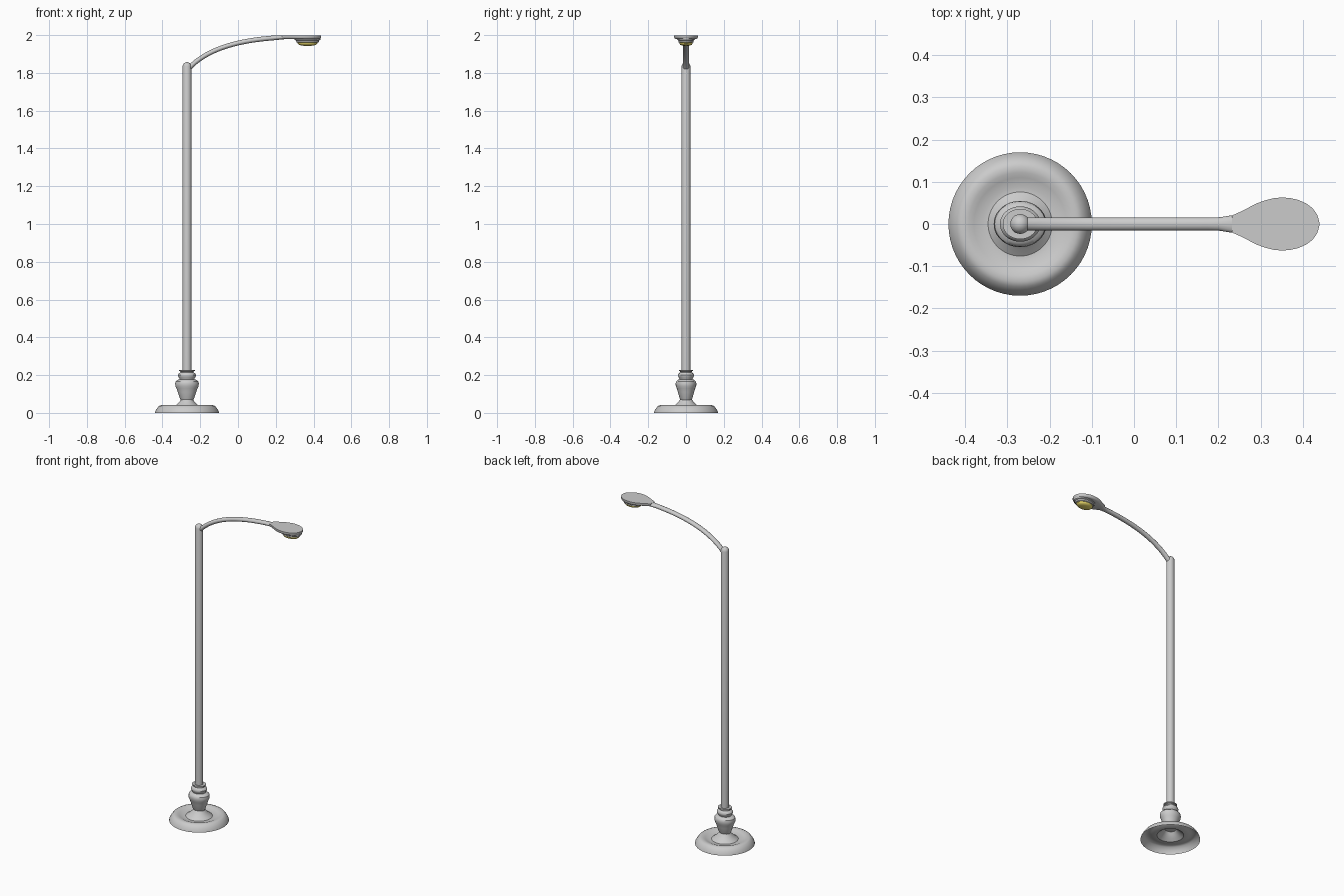
import bpy, bmesh, math
from mathutils import Vector
from mathutils.geometry import interpolate_bezier

if "Cube" in bpy.data.objects:
    bpy.data.objects.remove(bpy.data.objects["Cube"])

POLE_X = -0.27


def loft(name, rings, caps=(False, False), color=None, angle=35):
    """Bridge equal-length rings of points into a smooth-shaded skin."""
    bm = bmesh.new()
    loops = [[bm.verts.new(p) for p in ring] for ring in rings]
    n = len(loops[0])
    for a, b in zip(loops, loops[1:]):
        for i in range(n):
            j = (i + 1) % n
            bm.faces.new((a[i], a[j], b[j], b[i]))
    if caps[0]:
        bm.faces.new(loops[0][::-1])
    if caps[1]:
        bm.faces.new(loops[-1])
    bmesh.ops.recalc_face_normals(bm, faces=bm.faces)
    mesh = bpy.data.meshes.new(name)
    bm.to_mesh(mesh)
    bm.free()
    obj = bpy.data.objects.new(name, mesh)
    bpy.context.collection.objects.link(obj)
    bpy.ops.object.select_all(action='DESELECT')
    obj.select_set(True)
    bpy.context.view_layer.objects.active = obj
    bpy.ops.object.shade_smooth_by_angle(angle=math.radians(angle))
    if color:
        mat = bpy.data.materials.new(name)
        mat.diffuse_color = color
        mat.use_nodes = True
        mat.node_tree.nodes["Principled BSDF"].inputs["Base Color"].default_value = mat.diffuse_color
        mesh.materials.append(mat)
    return obj


def lathe(name, profile, cx, stretch=1.0, sides=40, **kw):
    """Turn (radius, z) points about a vertical axis, stretched along x."""
    rings = [[(cx + stretch * r * math.cos(t), r * math.sin(t), z)
              for t in (2 * math.pi * i / sides for i in range(sides))]
             for r, z in profile]
    return loft(name, rings, **kw)


# Dished base, open underneath
lathe("base", [(0.17, 0), (0.168, 0.008), (0.16, 0.022), (0.149, 0.036),
               (0.137, 0.041), (0.122, 0.04), (0.11, 0.035), (0.088, 0.028),
               (0.076, 0.028), (0.06, 0.04), (0.042, 0.056), (0.03, 0.072)],
      POLE_X, sides=56, caps=(False, True))

# Turned ornament, slightly oval
lathe("base_ornament", [(0.029, 0.068), (0.033, 0.076), (0.043, 0.11), (0.049, 0.13),
                        (0.054, 0.142), (0.055, 0.155), (0.053, 0.166), (0.045, 0.174),
                        (0.034, 0.178), (0.036, 0.184), (0.041, 0.192), (0.042, 0.2),
                        (0.037, 0.21), (0.03, 0.215), (0.031, 0.22), (0.036, 0.222),
                        (0.036, 0.228), (0.022, 0.228)],
      POLE_X, 1.14, caps=(True, True))

# Pole with domed cap
lathe("pole", [(0.0235, 0.2), (0.0235, 1.835), (0.021, 1.844),
               (0.0155, 1.851), (0.008, 1.856), (0.002, 1.857)],
      POLE_X, sides=24, caps=(True, True))

# Curved arm flaring into the lamp head
path = interpolate_bezier(Vector((-0.262, 0, 1.822)), Vector((-0.15, 0, 1.945)),
                          Vector((0.05, 0, 1.975)), Vector((0.2, 0, 1.986)), 20)
stations = [(p, 0.0155, 0.0125) for p in path]
stations += [(Vector((0.235, 0, 1.988)), 0.021, 0.0105),
             (Vector((0.28, 0, 1.989)), 0.038, 0.008)]
rings = []
for k, (p, ry, rz) in enumerate(stations):
    a = stations[max(k - 1, 0)][0]
    b = stations[min(k + 1, len(stations) - 1)][0]
    tangent = (b - a).normalized()
    up = Vector((-tangent.z, 0, tangent.x))
    rings.append([p + Vector((0, ry * math.cos(t), 0)) + up * rz * math.sin(t)
                  for t in (2 * math.pi * i / 16 for i in range(16))])
loft("arm", rings, caps=(True, True), angle=50)

# Teardrop lamp head plate
half = [(0.232, 0.02), (0.25, 0.028), (0.27, 0.038), (0.29, 0.0485), (0.31, 0.056),
        (0.33, 0.061), (0.35, 0.063), (0.37, 0.0615), (0.39, 0.057), (0.408, 0.049),
        (0.424, 0.037), (0.435, 0.021), (0.4405, 0.0)]
outline = half + [(x, -y) for x, y in half[-2::-1]]
head_rings = [[(0.355 + (x - 0.355) * s, y * s, z) for x, y in outline]
              for s, z in [(1, 1.999), (1, 1.988), (0.96, 1.983), (0.88, 1.98)]]
loft("lamp_head", head_rings, caps=(True, True))

# Stepped oval housing and yellow lens
lathe("lamp_housing", [(0.047, 1.984), (0.046, 1.975), (0.041, 1.971),
                       (0.04, 1.963), (0.036, 1.96)],
      0.368, 1.48, caps=(True, True))
lathe("lamp_lens", [(0.036, 1.964), (0.0355, 1.956), (0.031, 1.949),
                    (0.022, 1.945), (0.01, 1.943), (0.002, 1.943)],
      0.368, 1.48, caps=(True, True), color=(0.85, 0.72, 0.15, 1))
